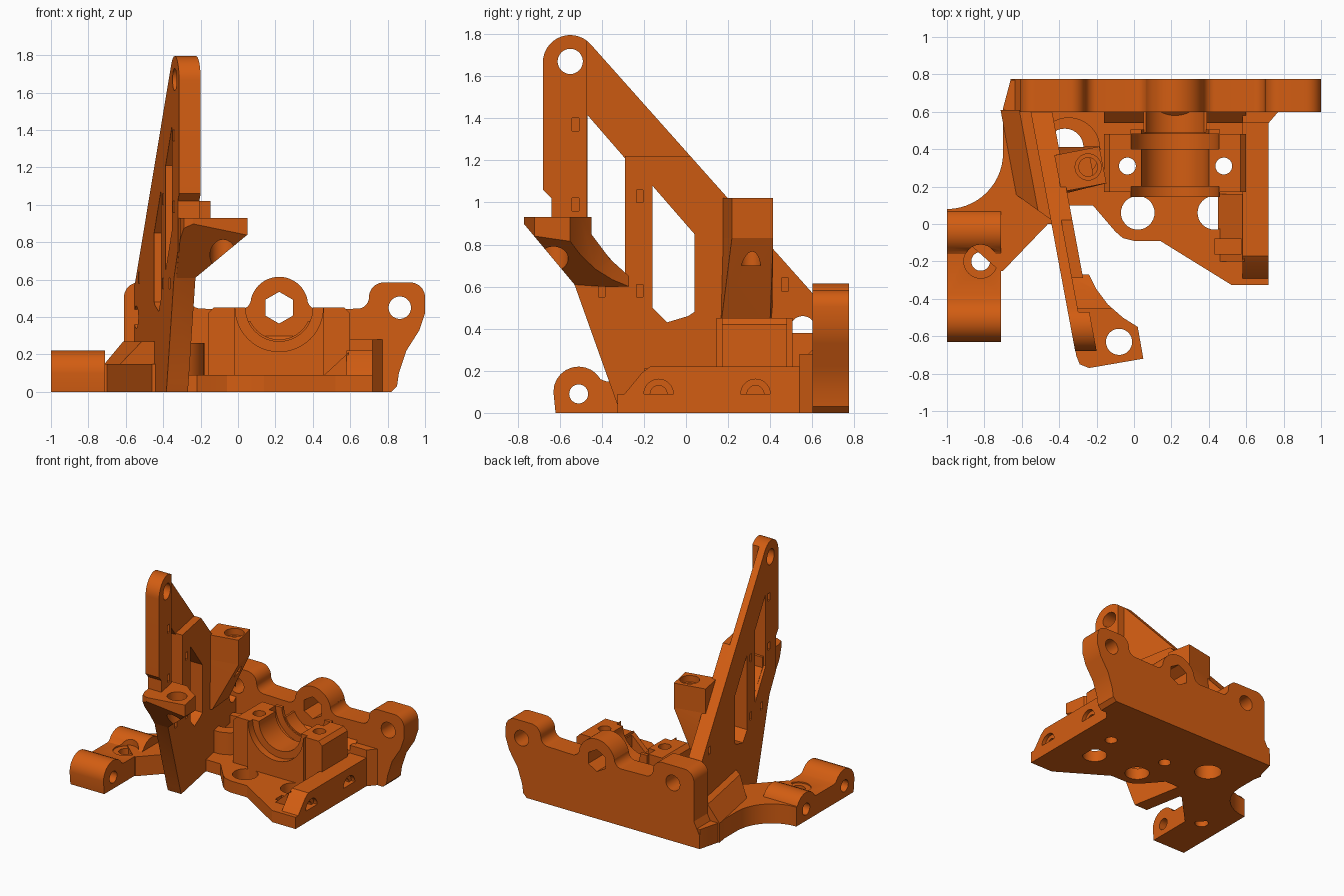
import bpy, bmesh, math
from mathutils import Vector, Matrix

orange = bpy.data.materials.new("printed orange")
orange.diffuse_color = (0.65, 0.11, 0.006, 1)
SHEAR = 0.186  # the upright arm leans sideways along y


def arc(cx, cy, r, a0, a1, n=10):
    return [(cx + r * math.cos(math.radians(a0 + (a1 - a0) * i / n)),
             cy + r * math.sin(math.radians(a0 + (a1 - a0) * i / n))) for i in range(n + 1)]


def circle(cx, cy, r, n=32):
    return arc(cx, cy, r, 0, 360 - 360 / n, n - 1)


def rect(a0, b0, a1, b1):
    return [(a0, b0), (a1, b0), (a1, b1), (a0, b1)]


def finish(name, bm):
    bmesh.ops.recalc_face_normals(bm, faces=bm.faces)
    me = bpy.data.meshes.new(name)
    bm.to_mesh(me)
    bm.free()
    ob = bpy.data.objects.new(name, me)
    bpy.context.collection.objects.link(ob)
    me.materials.append(orange)
    return ob


def prism(name, pts, axis, lo, hi):
    """Extrude a 2D profile along x, y or z."""
    place = {"x": lambda p, h: (h, p[0], p[1]),
             "y": lambda p, h: (p[0], h, p[1]),
             "z": lambda p, h: (p[0], p[1], h)}[axis]
    bm = bmesh.new()
    a = [bm.verts.new(place(p, lo)) for p in pts]
    b = [bm.verts.new(place(p, hi)) for p in pts]
    bm.faces.new(a)
    bm.faces.new(b)
    for i in range(len(pts)):
        j = (i + 1) % len(pts)
        bm.faces.new((a[i], a[j], b[j], b[i]))
    return finish(name, bm)


def hull(name, pts):
    bm = bmesh.new()
    for p in pts:
        bm.verts.new(p)
    bmesh.ops.convex_hull(bm, input=bm.verts)
    return finish(name, bm)


def boolean(ob, tool, op="DIFFERENCE"):
    mod = ob.modifiers.new("bool", "BOOLEAN")
    mod.operation, mod.solver, mod.object = op, "EXACT", tool
    bpy.context.view_layer.update()
    dg = bpy.context.evaluated_depsgraph_get()
    me = bpy.data.meshes.new_from_object(ob.evaluated_get(dg))
    ob.modifiers.clear()
    ob.data = me
    bpy.data.objects.remove(tool)


def cut(ob, pts, axis, lo=-3, hi=3):
    boolean(ob, prism("cutter", pts, axis, lo, hi))


def shear(ob):
    for v in ob.data.vertices:
        v.co.x -= SHEAR * v.co.y


# back plate with two ears, a centre lobe and a hexagonal hole
profile = ([(-0.66, 0), (0.82, 0), (0.85, 0.03), (0.86, 0.10), (0.90, 0.22), (0.97, 0.33), (1.0, 0.42)]
           + arc(0.92, 0.505, 0.08, 0, 90) + arc(0.78, 0.505, 0.08, 90, 180)
           + arc(0.64, 0.505, 0.06, 0, -90) + arc(0.43, 0.50, 0.06, -90, -180)
           + arc(0.22, 0.46, 0.155, 15, 165, 20)
           + arc(0.01, 0.50, 0.06, 0, -90) + arc(-0.20, 0.505, 0.06, -90, -180)
           + arc(-0.34, 0.505, 0.08, 0, 90) + arc(-0.53, 0.505, 0.08, 90, 180)
           + [(-0.61, 0.2), (-0.66, 0.1)])
back = prism("back_plate", profile, "y", 0.60, 0.775)
for x in (-0.43, 0.865):
    cut(back, circle(x, 0.45, 0.06), "y")
cut(back, arc(0.22, 0.45, 0.085, 30, 330, 5), "y")

# thin floor plate
floor = prism("floor_plate", [(-0.45, 0.62), (-0.45, 0.1), (-0.22, 0.1), (-0.10, -0.04), (-0.06, -0.075),
              (0.0, -0.09), (0.14, -0.09), (0.52, -0.325), (0.72, -0.325), (0.72, 0.55), (0.78, 0.62)],
              "z", 0, 0.09)
# low wing reaching to the foot
wing = prism("side_wing", [(-0.62, 0.77), (-0.66, 0.77), (-0.70, 0.62)] + arc(-1.0, 0.38, 0.30, 0, -90, 14)
             + [(-1.0, 0.0), (-0.72, -0.25), (-0.70, -0.25), (-0.46, 0.0), (-0.37, 0.0), (-0.45, 0.62)],
             "z", 0, 0.15)
cut(wing, circle(-0.37, 0.41, 0.10), "z")

# foot with two rounded hinge barrels and a vertical screw hole
foot = prism("foot", [(-0.62, 0), (0.08, 0), (0.08, 0.11)] + arc(-0.04, 0.10, 0.12, 0, 150)
             + [(-0.16, 0.15), (-0.38, 0.15)] + arc(-0.51, 0.10, 0.12, 30, 180) + [(-0.63, 0.1)],
             "x", -1.0, -0.71)
for y in (-0.04, -0.51):
    cut(foot, circle(y, 0.09, 0.045), "x")
cut(foot, circle(-0.82, -0.20, 0.09), "z", 0.14, 1)
cut(foot, circle(-0.82, -0.20, 0.05), "z")

# buttress along the outside of the arm
buttress = prism("arm_buttress", [(-0.60, 0), (-0.60, 0.15), (-0.50, 0.27), (-0.40, 0.27), (-0.40, 0)],
                 "y", 0.0, 0.61)
cut(buttress, [(-0.4, -0.01), (-0.63, -0.01), (-0.63, 0.18)], "z")
shear(buttress)
cut(buttress, circle(-0.37, 0.41, 0.10), "z", -1, 0.2)

# side rail with cross holes and a sloped front
rail = prism("side_rail", [(-0.325, 0), (0.61, 0), (0.61, 0.28), (0.54, 0.22), (-0.17, 0.22),
             (-0.21, 0.19), (-0.325, 0.05)], "x", 0.58, 0.72)
for y in (-0.13, 0.33):
    cut(rail, circle(y, 0.09, 0.07), "x", 0.69, 1)
    cut(rail, circle(y, 0.09, 0.04), "x")
rail_foot = prism("rail_slope", [(0.45, 0.08), (0.59, 0.21), (0.59, 0.0), (0.5, 0.0)], "y", -0.20, 0.16)
cut(rail_foot, rect(0.43, -0.16, 0.575, -0.08), "z")
cut(rail_foot, [(0.3, -0.185), (0.6, -0.37), (0.3, -0.4)], "z")
hull("rail_corner", [(x, y, z) for z in (0, 0.28) for x, y in
                     ((0.58, 0.54), (0.72, 0.54), (0.78, 0.61), (0.58, 0.61))])
prism("back_fillet", [(0.54, 0), (0.54, 0.24), (0.61, 0.31), (0.61, 0)], "x", -0.16, 0.6)

# bearing block with a half-round trough
block = prism("bearing_block", [(-0.16, 0), (0.60, 0), (0.60, 0.42), (0.57, 0.45), (-0.13, 0.45), (-0.16, 0.42)],
              "y", 0.17, 0.48)
boolean(block, prism("collar", rect(-0.02, 0, 0.46, 0.45), "y", 0.145, 0.505), "UNION")
cut(block, circle(0.22, 0.45, 0.18, 48), "y")
for lo, hi in ((0.0, 0.20), (0.40, 0.48)):
    cut(block, circle(0.22, 0.45, 0.235, 48), "y", lo, hi)
neck = prism("block_neck", rect(0.05, 0, 0.39, 0.38), "y", 0.49, 0.61)
cut(neck, circle(0.22, 0.45, 0.17, 48), "y")
for ob in (block, floor):
    for x in (-0.035, 0.48):
        cut(ob, circle(x, 0.31, 0.045), "z")
for x in (0.02, 0.43):
    cut(floor, circle(x, 0.06, 0.09), "z")
cut(floor, circle(-0.37, 0.41, 0.10), "z")
cut(floor, rect(0.43, -0.16, 0.575, -0.08), "z", 0.04, 1)

# socket ring round the large floor hole
ring = prism("socket_ring", circle(-0.35, 0.40, 0.17, 40), "z", 0, 0.26)
cut(ring, circle(-0.37, 0.41, 0.10), "z")

# tall leaning arm: thick plate, recessed web, two windows
outline = ([(-0.31, 0), (0.60, 0), (0.60, 0.57)] + arc(-0.55, 1.665, 0.13, 41, 180, 18)
           + [(-0.68, 1.06), (-0.64, 1.02), (-0.64, 0.75), (-0.53, 0.61), (-0.33, 0.05)])
XL, XR = -0.441, -0.326
arm = prism("upright_arm", outline, "x", XL, XR)
cut(arm, [(-0.47, 1.95), (0.2, 1.95), (0.2, 1.22), (-0.29, 1.22), (-0.29, 0.8), (-0.47, 0.93)],
    "x", -0.385, 0)
cut(arm, [(-0.468, 1.415), (-0.29, 1.21), (-0.29, 0.65), (-0.468, 0.86)], "x")
cut(arm, [(-0.16, 1.08), (0.04, 0.85), (0.04, 0.48), (0.01, 0.46), (-0.09, 0.43), (-0.16, 0.50)], "x")
cut(arm, circle(-0.55, 1.67, 0.06), "x")
cut(arm, circle(0.555, 0.40, 0.06), "x")
for y, z in ((-0.525, 1.37), (-0.525, 0.99), (-0.22, 1.03), (-0.22, 0.58), (-0.40, 0.58), (0.47, 0.61)):
    for lo, hi in ((XL - 0.1, XL + 0.03), (XR - 0.03, XR + 0.1)):
        cut(arm, rect(y - 0.016, z - 0.03, y + 0.016, z + 0.03), "x", lo, hi)
shear(arm)
cut(arm, circle(-0.37, 0.41, 0.10), "z", -1, 0.2)

# gusseted ledge on the front of the arm
ledge = prism("front_ledge", [(-0.36, -0.27), (-0.31, -0.70), (-0.29, -0.75), (-0.24, -0.77), (0.05, -0.72),
              (0.02, -0.55), (-0.06, -0.50), (-0.14, -0.43), (-0.20, -0.35), (-0.24, -0.27)], "z", 0.5, 1)
boolean(ledge, prism("t", [(-0.5, 0.93), (0.1, 0.93), (0.1, 0.88), (0.05, 0.84), (-0.24, 0.60), (-0.5, 0.60)],
                     "y", -1, 0), "INTERSECT")
boolean(ledge, prism("t", [(-0.78, 0.93), (-0.45, 0.93), (-0.45, 0.85), (-0.36, 0.73), (-0.26, 0.64),
                           (-0.26, 0.59), (-0.53, 0.61), (-0.78, 0.91)], "x", -1, 1), "INTERSECT")
cut(ledge, circle(-0.08, -0.63, 0.07), "z")

# square screw post blended down into the arm
turn = Matrix.Translation((-0.25, 0.30, 0)) @ Matrix.Rotation(math.radians(11), 4, "Z")
square = [(turn @ Vector((x, y, 0))).to_2d() for x, y in
          ((-0.16, -0.10), (0.085, -0.10), (0.085, 0.10), (-0.16, 0.10))]
post = prism("screw_post", square, "z", 0.83, 1.02)
taper = hull("post_taper", [(p.x, p.y, 0.83) for p in square]
             + [(-0.40, 0.16, 0.45), (-0.34, 0.17, 0.45), (-0.36, 0.40, 0.45), (-0.44, 0.41, 0.45)])
for ob, lo in ((post, 0.5), (taper, 0.7)):
    cut(ob, circle(-0.245, 0.305, 0.05), "z", lo, 2)
cut(post, circle(-0.245, 0.305, 0.07), "z", 0.97, 2)

# smooth curved walls, keep corners crisp
bpy.ops.object.select_all(action="SELECT")
bpy.context.view_layer.objects.active = arm
bpy.ops.object.shade_smooth_by_angle(angle=math.radians(25))
